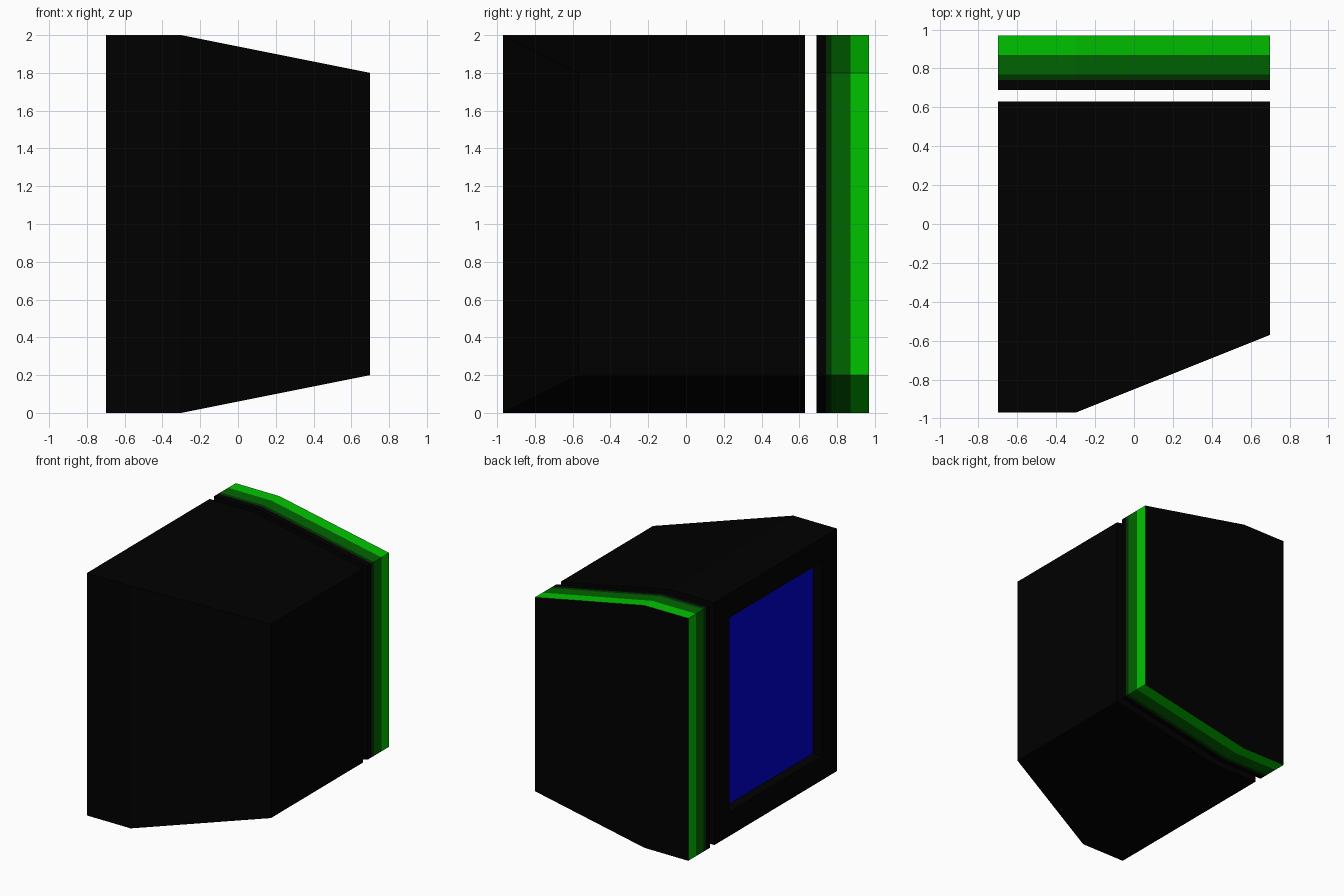
import bpy, bmesh
from mathutils import Vector

if "Cube" in bpy.data.objects:
    bpy.data.objects.remove(bpy.data.objects["Cube"])

# flat colours
COLOURS = {
    "black": (0.0, 0.0, 0.0),
    "very dark green": (0.0, 0.033, 0.0),
    "dark green": (0.0, 0.13, 0.0),
    "bright green": (0.0, 0.55, 0.0),
    "screen blue": (0.0, 0.0, 0.65),
}
MATS = []
for name, rgb in COLOURS.items():
    m = bpy.data.materials.new(name)
    m.diffuse_color = (*rgb, 1)
    m.use_nodes = True
    m.node_tree.nodes["Principled BSDF"].inputs["Base Color"].default_value = m.diffuse_color
    MATS.append(m)

# cabinet cross-section (x, z), tapering towards +x
PROFILE = [(-0.7, 0), (-0.3, 0), (0.7, 0.2), (0.7, 1.8), (-0.3, 2), (-0.7, 2)]


def taper_front(x):
    """Front surface: flat beside the screen side, then sloping back."""
    return -0.97 + max(0, x + 0.3) * 0.4


def loft(sections, band_mats):
    """Join rings of the profile; each section is a function giving y from x."""
    bm = bmesh.new()
    rings = [[bm.verts.new((x, f(x), z)) for x, z in PROFILE] for f in sections]
    for a, b, mat in zip(rings, rings[1:], band_mats):
        for i in range(6):
            j = (i + 1) % 6
            bm.faces.new((a[i], a[j], b[j], b[i])).material_index = mat
    for r in (rings[0], rings[-1]):
        bm.faces.new((r[0], r[1], r[4], r[5]))
        bm.faces.new((r[1], r[2], r[3], r[4]))
    bmesh.ops.recalc_face_normals(bm, faces=bm.faces)
    return bm


def finish(bm, name):
    me = bpy.data.meshes.new(name)
    bm.to_mesh(me)
    bm.free()
    for m in MATS:
        me.materials.append(m)
    ob = bpy.data.objects.new(name, me)
    bpy.context.collection.objects.link(ob)


# main cabinet with a recessed blue screen in its left side
bm = loft([taper_front, lambda x: 0.63], [0])
bm.normal_update()
screen = min(bm.faces, key=lambda f: f.calc_center_median().x)
bmesh.ops.inset_region(bm, faces=[screen], thickness=0.2, use_even_offset=True)
bmesh.ops.inset_region(bm, faces=[screen], thickness=0.0, depth=0.0)
bmesh.ops.translate(bm, verts=screen.verts[:], vec=Vector((0.08, 0, 0)))
screen.material_index = 4
finish(bm, "main_cabinet")

# separate back slab with green bands around its rim
ys = [0.69, 0.74, 0.77, 0.87, 0.97]
bm = loft([lambda x, y=y: y for y in ys], [0, 1, 2, 3])
finish(bm, "banded_back_slab")
